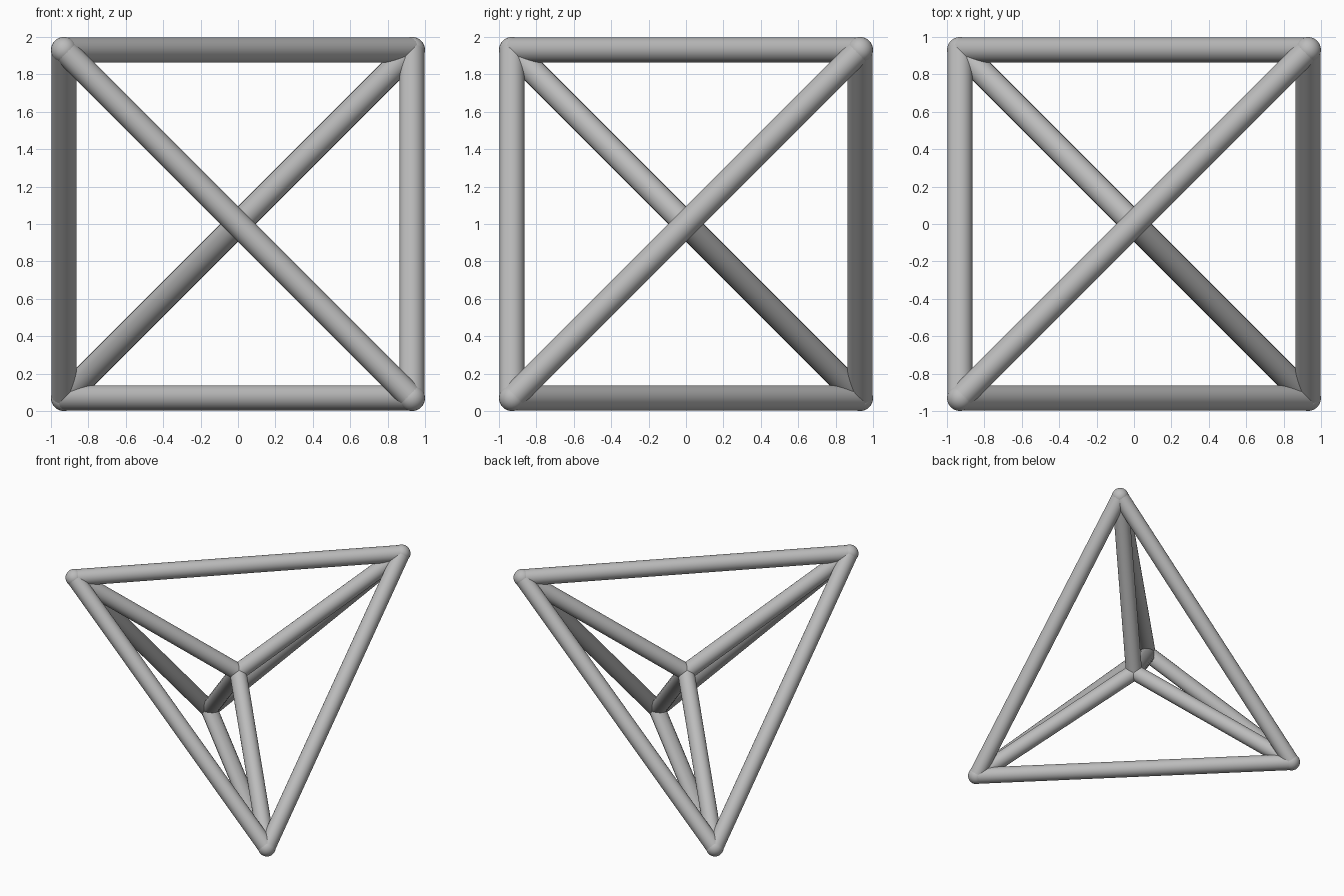
import bpy
import math
from itertools import combinations
from mathutils import Vector

cube = bpy.data.objects.get("Cube")
if cube:
    bpy.data.objects.remove(cube, do_unlink=True)

ROD = 0.067
BALL = 0.07
HALF = 1 - BALL

grey = bpy.data.materials.new("plain grey")
grey.use_nodes = True
colour = (0.5, 0.5, 0.5, 1)
grey.diffuse_color = colour
grey.node_tree.nodes["Principled BSDF"].inputs["Base Color"].default_value = colour


def finish(name):
    obj = bpy.context.object
    obj.name = name
    obj.data.materials.append(grey)
    bpy.ops.object.shade_smooth_by_angle(angle=math.radians(40))


def rod(name, a, b):
    bpy.ops.mesh.primitive_cylinder_add(
        vertices=24, radius=ROD, depth=(b - a).length, location=(a + b) / 2,
        rotation=(b - a).to_track_quat("Z", "Y").to_euler())
    finish(name)


def ball(name, centre, radius):
    bpy.ops.mesh.primitive_uv_sphere_add(
        segments=24, ring_count=16, radius=radius, location=centre)
    finish(name)


# Four alternate corners of a cube make the tetrahedron
middle = Vector((0, 0, 1))
corners = {
    "top_front": middle + HALF * Vector((-1, -1, 1)),
    "top_back": middle + HALF * Vector((1, 1, 1)),
    "bottom_front": middle + HALF * Vector((1, -1, -1)),
    "bottom_back": middle + HALF * Vector((-1, 1, -1)),
}

# Outer edges
for (name_a, a), (name_b, b) in combinations(corners.items(), 2):
    rod(f"edge_{name_a}_to_{name_b}", a, b)

# Corner joints and the spokes to the middle
for name, corner in corners.items():
    ball(f"joint_{name}", corner, BALL)
    rod(f"spoke_{name}", middle, corner)
ball("joint_middle", middle, ROD)
